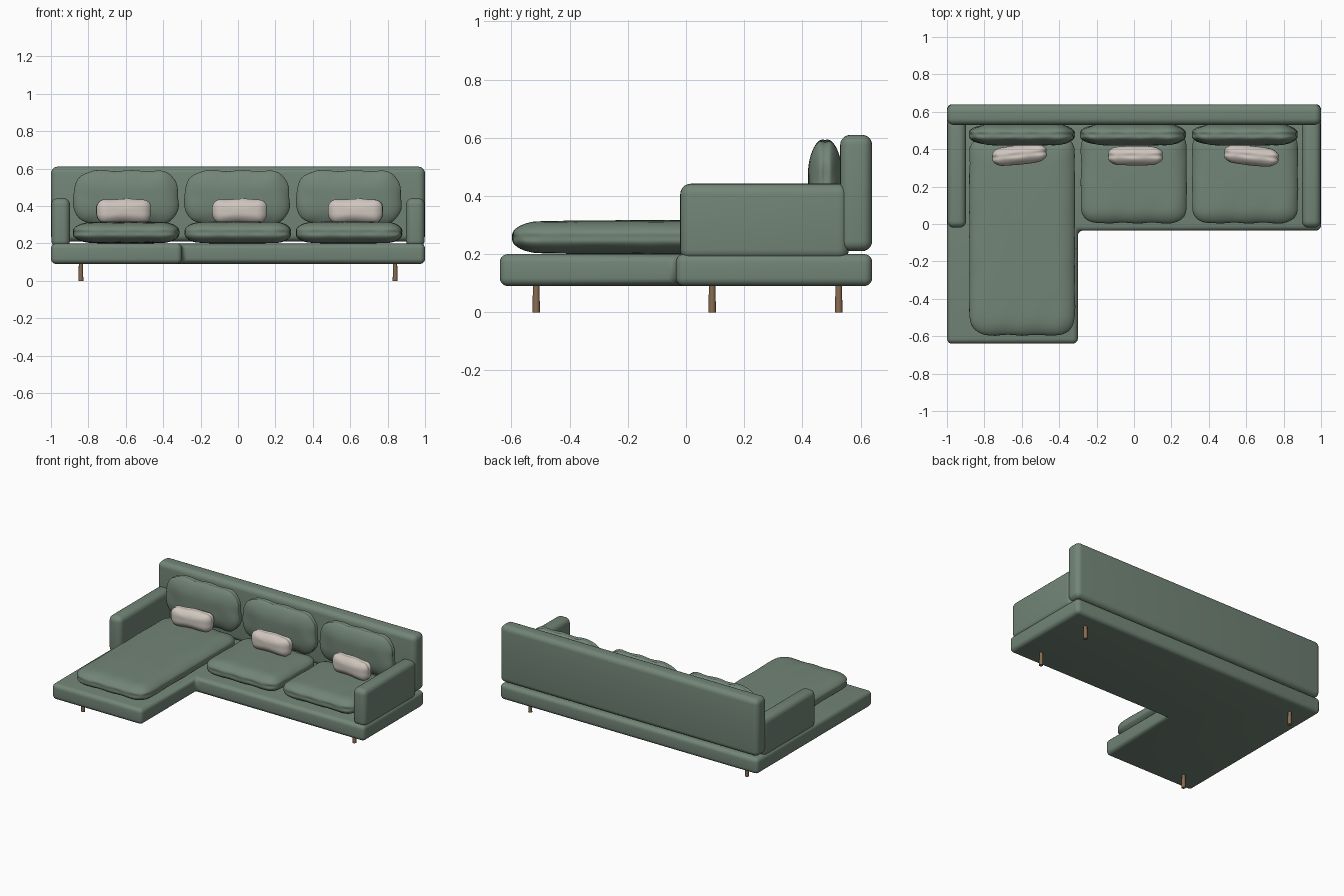
import bpy, bmesh, math
from mathutils import Vector, Matrix

old = bpy.data.objects.get("Cube")
if old:
    bpy.data.objects.remove(old, do_unlink=True)


def material(name, rgb):
    mat = bpy.data.materials.new(name)
    mat.use_nodes = True
    mat.diffuse_color = (*rgb, 1)
    mat.node_tree.nodes["Principled BSDF"].inputs["Base Color"].default_value = (*rgb, 1)
    return mat


green = material("sage green fabric", (0.17, 0.235, 0.185))
cream = material("cream fabric", (0.62, 0.56, 0.51))
wood = material("brown wood", (0.25, 0.15, 0.08))


def finish(bm, name, mat, angle=40):
    bmesh.ops.recalc_face_normals(bm, faces=bm.faces)
    mesh = bpy.data.meshes.new(name)
    bm.to_mesh(mesh)
    bm.free()
    mesh.materials.append(mat)
    obj = bpy.data.objects.new(name, mesh)
    bpy.context.collection.objects.link(obj)
    bpy.ops.object.select_all(action='DESELECT')
    obj.select_set(True)
    bpy.context.view_layer.objects.active = obj
    bpy.ops.object.shade_smooth_by_angle(angle=math.radians(angle))
    return obj


def slab(name, outline, z0, z1, radius, mat):
    """Upright prism over a plan outline with all edges rounded."""
    bm = bmesh.new()
    face = bm.faces.new([bm.verts.new((x, y, z0)) for x, y in outline])
    grown = bmesh.ops.extrude_face_region(bm, geom=[face])
    top = [v for v in grown["geom"] if isinstance(v, bmesh.types.BMVert)]
    bmesh.ops.translate(bm, verts=top, vec=(0, 0, z1 - z0))
    bmesh.ops.recalc_face_normals(bm, faces=bm.faces)
    bmesh.ops.bevel(bm, geom=bm.edges[:], offset=radius, segments=5,
                    profile=0.5, affect='EDGES')
    return finish(bm, name, mat)


def box(name, x0, x1, y0, y1, z0, z1, radius):
    return slab(name, [(x0, y0), (x1, y0), (x1, y1), (x0, y1)], z0, z1, radius, green)


def cushion(name, size, centre, corner, mat, dome=0.12, seam=0.01,
            wrinkle=0.002, upright=False, turn=0):
    """Soft stuffed block, thickness along local z, pinched along its seam."""
    half = Vector(size) / 2
    radius = Vector((corner, corner, half.z))
    bm = bmesh.new()
    bmesh.ops.create_cube(bm, size=2)
    bmesh.ops.subdivide_edges(bm, edges=bm.edges[:], cuts=23, use_grid_fill=True)
    for v in bm.verts:
        u = Vector([math.sin(c * math.pi / 2) for c in v.co])
        p = Vector([u[i] * half[i] for i in range(3)])
        core = Vector([max(r - h, min(h - r, c)) for c, h, r in zip(p, half, radius)])
        d = Vector([(p[i] - core[i]) / radius[i] for i in range(3)]).normalized()
        q = Vector([core[i] + d[i] * radius[i] for i in range(3)])
        # crowned panels
        a, b = q.x / half.x, q.y / half.y
        q.z *= 1 - dome * max(a * a, b * b)
        # puckered seam around the rim
        rim = Vector((d.x, d.y, 0))
        wave = 0.7 + 0.3 * math.sin(q.x * 45 + q.y * 37)
        q -= rim * seam * wave * math.exp(-(q.z / (half.z * 0.22)) ** 2)
        # soft folds that fade on the flat middle
        fade = min(1, max(a * a, b * b))
        q += d * wrinkle * fade * math.sin(q.x * 38 + 1.3 * math.sin(q.y * 21))
        v.co = q
    place = Matrix.Translation(centre) @ Matrix.Rotation(math.radians(turn), 4, 'Z')
    if upright:
        place = place @ Matrix.Rotation(math.pi / 2, 4, 'X')
    bmesh.ops.transform(bm, matrix=place, verts=bm.verts[:])
    return finish(bm, name, mat, 80)


# L-shaped platform with the long lounge section on the right
slab("base_platform",
     [(-1, -0.64), (-0.3, -0.64), (-0.3, -0.035), (1, -0.035), (1, 0.64), (-1, 0.64)],
     0.09, 0.2, 0.028, green)

# Backrest and arms
box("backrest", -1, 1, 0.53, 0.64, 0.21, 0.61, 0.035)
for side, x0 in (("right", -0.998), ("left", 0.898)):
    box(side + "_arm", x0, x0 + 0.1, -0.02, 0.56, 0.18, 0.442, 0.036)

# Seat cushions
cushion("lounge_seat_cushion", (0.575, 1.08, 0.118), (-0.597, -0.06, 0.258), 0.1, green)
for name, x in (("middle", 0), ("left", 0.595)):
    cushion(name + "_seat_cushion", (0.575, 0.5, 0.118), (x, 0.25, 0.258), 0.085, green)

# Back cushions
for name, x in (("right", -0.597), ("middle", -0.003), ("left", 0.595)):
    cushion(name + "_back_cushion", (0.575, 0.3, 0.118), (x, 0.478, 0.446), 0.115,
            green, dome=0.15, seam=0.014, wrinkle=0.004, upright=True)

# Small scatter pillows leaning on the back cushions
for name, x, y, turn in (("right", -0.61, 0.37, 6), ("middle", 0.01, 0.365, 0),
                         ("left", 0.63, 0.365, -6)):
    cushion(name + "_scatter_pillow", (0.3, 0.135, 0.105), (x, y, 0.373), 0.052,
            cream, dome=0.2, seam=0.008, wrinkle=0.003, upright=True, turn=turn)

# Legs under the outer corners
for name, x, y in (("right_front_leg", -0.84, -0.515), ("left_front_leg", 0.84, 0.09),
                   ("right_back_leg", -0.84, 0.525), ("left_back_leg", 0.84, 0.525)):
    bm = bmesh.new()
    bmesh.ops.create_cone(bm, cap_ends=True, segments=16, radius1=0.013,
                          radius2=0.011, depth=0.1,
                          matrix=Matrix.Translation((x, y, 0.05)))
    finish(bm, name, wood)
